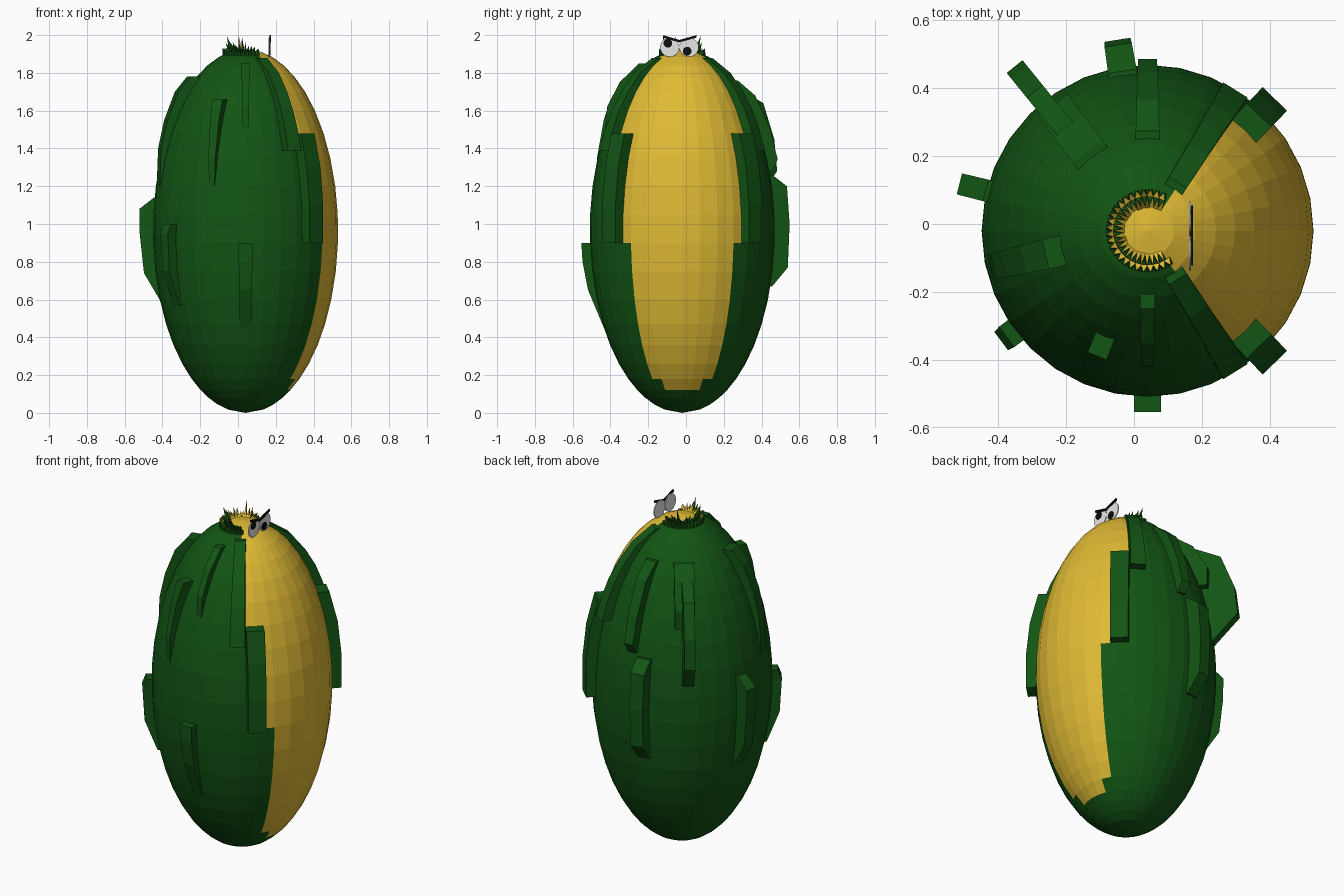
import bpy, bmesh, math, random
from mathutils import Vector

if "Cube" in bpy.data.objects:
    bpy.data.objects.remove(bpy.data.objects["Cube"])

random.seed(4)
CX, CY, CZ, A, R = 0.04, -0.02, 0.9625, 0.9625, 0.49


def mat(name, col):
    m = bpy.data.materials.new(name)
    m.diffuse_color = (*col, 1)
    m.use_nodes = True
    m.node_tree.nodes["Principled BSDF"].inputs["Base Color"].default_value = m.diffuse_color
    return m


GREEN = mat("husk green", (0.006, 0.09, 0.007))
YELLOW = mat("kernel yellow", (0.74, 0.49, 0.035))
WHITE = mat("eye white", (0.8, 0.8, 0.8))
BLACK = mat("black", (0.004, 0.004, 0.004))


def finish(name, bm, mats):
    bmesh.ops.recalc_face_normals(bm, faces=bm.faces[:])
    me = bpy.data.meshes.new(name)
    bm.to_mesh(me)
    bm.free()
    for m in mats:
        me.materials.append(m)
    ob = bpy.data.objects.new(name, me)
    bpy.context.collection.objects.link(ob)
    return ob


def body_r(z):
    return R * math.sqrt(max(0, 1 - ((z - CZ) / A) ** 2))


def polar(deg, r, z, side=0):
    # point at an angle and radius about the body axis, shifted sideways
    a = math.radians(deg)
    return Vector((CX + r * math.cos(a) - side * math.sin(a),
                   CY + r * math.sin(a) + side * math.cos(a), z))


# body: faceted ellipsoid, husk green with the open yellow window towards +x
zs = [.018, .045, .08, .12, .18, .26, .36, .47, .6, .75, .9, 1.05, 1.2, 1.35,
      1.48, 1.6, 1.7, 1.78, 1.84, 1.885, 1.913]
N = 32
bm = bmesh.new()
rings = [[bm.verts.new(polar(360 * i / N, body_r(z), z)) for i in range(N)] for z in zs]
low, high = bm.verts.new((CX, CY, 0)), bm.verts.new((CX, CY, 2 * A))
for i in range(N):
    j = (i + 1) % N
    bm.faces.new((low, rings[0][j], rings[0][i]))
    bm.faces.new((high, rings[-1][i], rings[-1][j]))
    for p, q in zip(rings, rings[1:]):
        bm.faces.new((p[i], p[j], q[j], q[i]))
for f in bm.faces:
    c = f.calc_center_median()
    ang = abs(math.degrees(math.atan2(c.y - CY, c.x - CX)))
    steps = [(.12, 0), (.18, 22.5), (.9, 33.75), (1.48, 45), (1.913, 56.25), (3, 181)]
    limit = next(w for z, w in steps if c.z < z)
    f.material_index = int(ang < limit)
finish("body", bm, [GREEN, YELLOW])


# raised husk leaves: strip with outer profile (z, extra radius) and widths
def leaf(name, deg, profile, w_top, w_bottom):
    bm = bmesh.new()
    rows = []
    n = len(profile) - 1
    for k, (z, d) in enumerate(profile):
        w = (w_top + (w_bottom - w_top) * k / n) / 2
        r = body_r(z)
        rows.append([bm.verts.new(polar(deg, rr, z, s)) for rr, s in
                     ((r - .03, -w), (r + d, -w), (r + d, w), (r - .03, w))])
    for p, q in zip(rows, rows[1:]):
        for i in range(4):
            j = (i + 1) % 4
            bm.faces.new((p[i], p[j], q[j], q[i]))
    bm.faces.new(rows[0])
    bm.faces.new(rows[-1])
    finish(name, bm, [GREEN])


for side, tag in ((-1, "front"), (1, "back")):
    leaf(f"window_edge_leaf_{tag}", 46 * side,
         [(1.48, .06), (1.3, .06), (1.1, .055), (.9, .05)], .1, .1)
    leaf(f"window_top_leaf_{tag}", 58 * side,
         [(1.88, .02), (1.8, .04), (1.7, .045), (1.6, .05), (1.5, .05), (1.39, .05)], .06, .085)
leaf("back_middle_leaf", 99, [(1.26, .01), (1.2, .08), (1.0, .08), (.77, .08), (.67, .01)], .085, .07)
leaf("back_upper_leaf", 90, [(1.76, .02), (1.68, .06), (1.5, .06), (1.34, .055), (1.28, .01)], .07, .05)
leaf("back_left_wide_leaf", 127, [(1.76, .02), (1.7, .07), (1.56, .08), (1.45, .04)], .11, .11)
leaf("back_left_tall_leaf", 129, [(1.7, .08), (1.64, .18), (1.45, .18), (1.28, .16), (1.12, .0)], .06, .06)
leaf("left_middle_leaf", 166, [(1.14, .01), (1.08, .085), (.95, .08), (.74, .07), (.58, .0)], .065, .06)
leaf("left_upper_leaf", 193, [(1.78, .05), (1.7, .06), (1.55, .045), (1.4, .03), (1.2, .0)], .09, .07)
leaf("left_front_leaf", 217, [(1.0, .03), (.95, .05), (.75, .05), (.57, .01)], .075, .05)
leaf("front_low_leaf", 270, [(.9, .045), (.8, .045), (.65, .035), (.45, .0)], .08, .06)
leaf("front_upper_leaf", 270, [(1.85, .04), (1.75, .05), (1.62, .04), (1.5, .0)], .045, .03)
leaf("front_left_leaf", 248, [(1.66, .06), (1.55, .05), (1.35, .03), (1.2, .0)], .06, .03)


# crown: leaning spikes, yellow inside and green outside, round the top
def spike(bm, deg, r0, r1, r_tip, z_tip, w):
    z0 = 1.875
    a, b = (bm.verts.new(polar(deg, r0, z0 + .035, s)) for s in (-w, w))
    c, d = (bm.verts.new(polar(deg, r1, z0, s)) for s in (w, -w))
    t = bm.verts.new(polar(deg, r_tip, z_tip))
    inner = bm.faces.new((a, b, t))
    inner.material_index = 1
    for f in ((b, c, t), (c, d, t), (d, a, t), (a, d, c, b)):
        bm.faces.new(f)


bm = bmesh.new()
COUNT = 25
for i in range(COUNT):
    deg = 56 + 248 * (i + .5) / COUNT
    tall = 1.995 if i in (5, 14, 20) else random.uniform(1.93, 1.965)
    spike(bm, deg, .064, .085, .105, tall, .0075)
    spike(bm, deg + 5, .1, .122, .122, random.uniform(1.915, 1.935), .0105)
finish("crown_spikes", bm, [GREEN, YELLOW])


# eyes: thin discs facing +x, with pupils and slanted brows
def disc(name, x, y, z, r, m, depth):
    bm = bmesh.new()
    bmesh.ops.create_cone(bm, cap_ends=True, segments=24, radius1=r, radius2=r, depth=depth)
    for v in bm.verts:
        v.co = Vector((x + v.co.z, y + v.co.x, z + v.co.y))
    finish(name, bm, [m])


def brow(name, y0, z0, y1, z1):
    bm = bmesh.new()
    bmesh.ops.create_cube(bm, size=1)
    for v in bm.verts:
        t = v.co.y + .5
        v.co = Vector((.170 + v.co.x * .008, y0 + (y1 - y0) * t,
                       z0 + (z1 - z0) * t + v.co.z * .013))
    finish(name, bm, [BLACK])


for tag, y, py, pz in (("front", -.086, -.096, 1.957), ("back", .016, .006, 1.915)):
    disc(f"eye_{tag}", .165, y, 1.936, .051, WHITE, .006)
    disc(f"pupil_{tag}", .169, py, pz, .023, BLACK, .005)
brow("brow_front", -.122, 1.993, -.035, 1.968)
brow("brow_back", -.035, 1.968, .055, 1.993)
